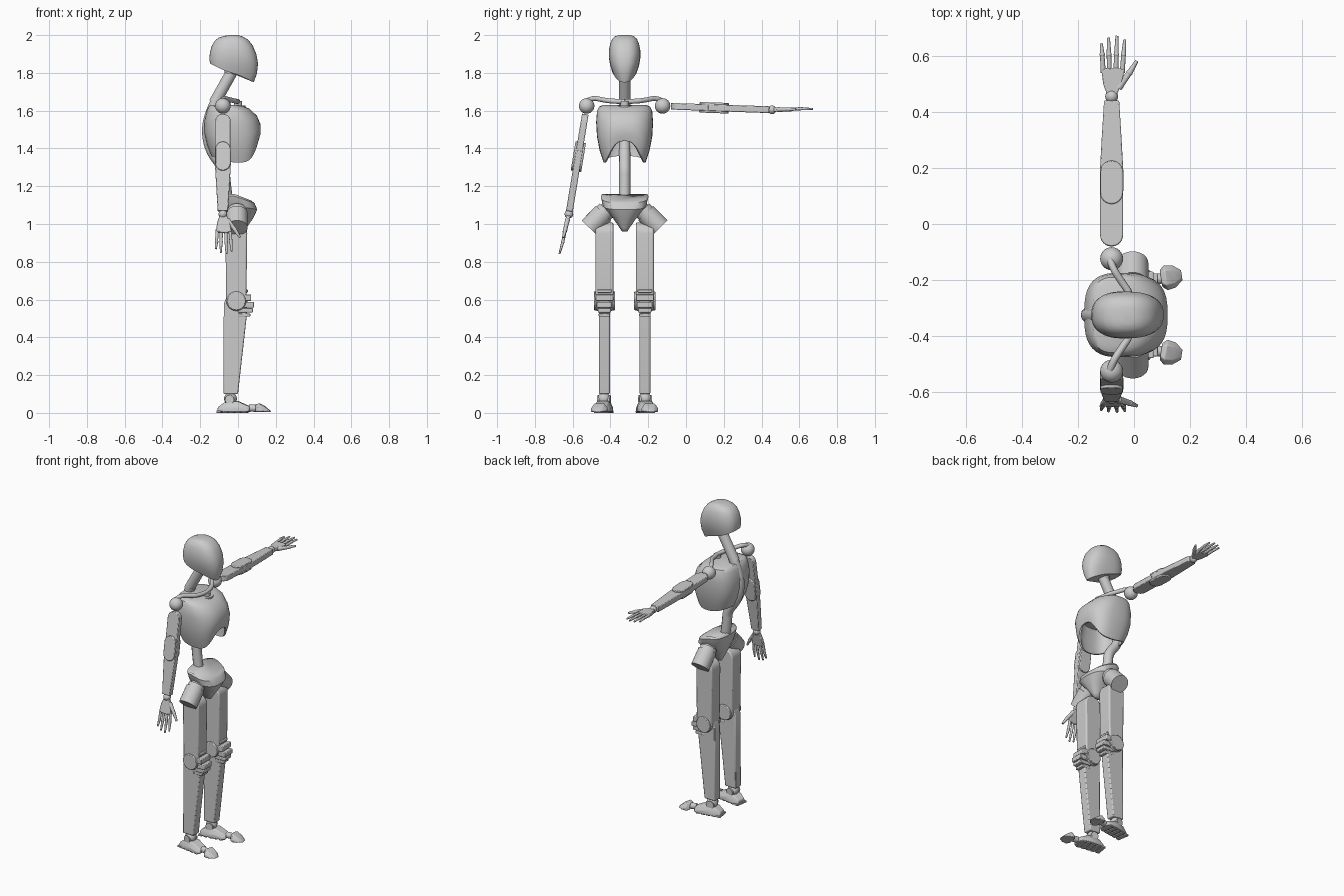
import bpy, bmesh
from math import sin, cos, pi, radians
from mathutils import Matrix, Vector

if "Cube" in bpy.data.objects:
    bpy.data.objects.remove(bpy.data.objects["Cube"])

CY = -0.325  # body centre line


def finish(name, bm, bevel=0.0):
    bmesh.ops.recalc_face_normals(bm, faces=bm.faces)
    me = bpy.data.meshes.new(name)
    bm.to_mesh(me)
    bm.free()
    me.polygons.foreach_set("use_smooth", [True] * len(me.polygons))
    me.set_sharp_from_angle(angle=radians(35))
    ob = bpy.data.objects.new(name, me)
    bpy.context.collection.objects.link(ob)
    if bevel:
        mod = ob.modifiers.new("bevel", "BEVEL")
        mod.width, mod.segments, mod.limit_method = bevel, 2, "ANGLE"
    return ob


def loft(name, rings, bevel=0.0):
    bm = bmesh.new()
    vs = [[bm.verts.new(p) for p in r] for r in rings]
    n = len(vs[0])
    for a, b in zip(vs, vs[1:]):
        for i in range(n):
            bm.faces.new((a[i], a[(i + 1) % n], b[(i + 1) % n], b[i]))
    bm.faces.new(vs[0])
    bm.faces.new(vs[-1])
    return finish(name, bm, bevel)


def shell(name, rings, top, bottom, power):
    """Stack of rounded outlines (t, x0, x1, half_width, front_taper); bottom height varies by angle."""
    out = []
    for t, x0, x1, hw, k in rings:
        ring = []
        for i in range(40):
            a = 2 * pi * i / 40
            c, s = cos(a), sin(a)
            u = abs(c) ** (2 / power) * (1 if c >= 0 else -1)
            v = abs(s) ** (2 / power) * (1 if s >= 0 else -1)
            ring.append(((x0 + x1) / 2 + u * (x1 - x0) / 2,
                         CY + v * hw * (1 - k * (u + 1) / 2),
                         top - t * (top - bottom(c))))
        out.append(ring)
    return loft(name, out)


def rod(name, a, b, r1, r2=None, M=Matrix(), seg=24):
    a, b = M @ Vector(a), M @ Vector(b)
    d = b - a
    m = Matrix.Translation((a + b) / 2) @ d.to_track_quat("Z", "Y").to_matrix().to_4x4()
    bm = bmesh.new()
    bmesh.ops.create_cone(bm, cap_ends=True, segments=seg, radius1=r1,
                          radius2=r1 if r2 is None else r2, depth=d.length, matrix=m)
    return finish(name, bm)


def ball(name, p, r, M=Matrix()):
    bm = bmesh.new()
    bmesh.ops.create_uvsphere(bm, u_segments=24, v_segments=14, radius=r,
                              matrix=Matrix.Translation(M @ Vector(p)))
    return finish(name, bm)


def prism(name, pts, depth, M, bevel=0.004):
    lo = [M @ Vector((x, y, -depth / 2)) for x, y in pts]
    hi = [M @ Vector((x, y, depth / 2)) for x, y in pts]
    return loft(name, [lo, hi], bevel)


def capsule(cx, y0, r0, y1, r1):
    low = [(cx + r0 * cos(pi + pi * i / 12), y0 + r0 * sin(pi + pi * i / 12)) for i in range(13)]
    high = [(cx + r1 * cos(pi * i / 12), y1 + r1 * sin(pi * i / 12)) for i in range(13)]
    return low + high


def tube(name, pts, r, flat=1.0):
    cu = bpy.data.curves.new(name, "CURVE")
    cu.dimensions, cu.bevel_depth, cu.use_fill_caps = "3D", r, True
    cu.bevel_resolution = 4
    sp = cu.splines.new("NURBS")
    sp.points.add(len(pts) - 1)
    for p, q in zip(sp.points, pts):
        p.co = (*q, 1)
    sp.use_endpoint_u, sp.order_u = True, 3
    ob = bpy.data.objects.new(name, cu)
    bpy.context.collection.objects.link(ob)
    return ob


# head
shell("head", [(0, -.05, 0, .03, 0), (.03, -.075, .025, .05, 0), (.1, -.105, .055, .065, 0),
               (.22, -.125, .078, .076, 0), (.4, -.14, .097, .084, .02), (.6, -.148, .106, .088, .1),
               (.82, -.152, .1, .086, .25), (1, -.148, .083, .08, .42)],
      2.0, lambda c: 1.8 - .05 * c, 2.5)

# neck and spine
ball("neck_ball", (-.035, CY, 1.81), .036)
rod("neck", (-.03, CY, 1.81), (-.125, CY, 1.64), .031)
tube("spine", [(-.11, CY, 1.66), (-.15, CY, 1.58), (-.165, CY, 1.48), (-.14, CY, 1.38),
               (-.075, CY, 1.3), (-.07, CY, 1.23), (-.06, CY, 1.15)], .03)

# rib cage: open below, arched at the front
shell("torso", [(0, -.145, .0, .115, 0), (.03, -.155, .025, .135, 0), (.1, -.165, .06, .146, 0),
                (.3, -.178, .1, .153, .03), (.55, -.178, .12, .15, .05), (.8, -.163, .12, .137, .08),
                (1, -.14, .108, .117, .1), (1, -.13, .098, .108, .1),
                (.75, -.14, .1, .118, .08), (.45, -.12, .08, .1, .05)],
      1.63, lambda c: 1.325 + .115 * max(0, c) ** 3 + .035 * max(0, -c), 2.9)
rod("chest_post", (0, CY, 1.6), (0, CY, 1.65), .022)
rod("chest_post_collar", (0, CY, 1.61), (0, CY, 1.628), .04)

# pelvis
shell("pelvis", [(0, -.085, .07, .125, .1), (.06, -.092, .088, .132, .1), (.3, -.085, .102, .12, .1),
                 (.62, -.065, .08, .068, .1), (.9, -.04, .045, .028, .1), (1, -.03, .035, .014, 0)],
      1.0, lambda c: .96, 2.6).name = "pelvis"
pel = bpy.data.objects["pelvis"]
for v in pel.data.vertices:  # stretch to height with the top sloping down to the front
    f = (v.co.z - .96) / .04
    v.co.z = .96 + f * (.2 - .4 * max(0, v.co.x + .02) * f)


# arm built along +y with the thumb on +x
def arm(side, M, bend):
    def n(part):
        return side + "_" + part
    ball(n("shoulder"), (0, 0, 0), .041, M)
    prism(n("upper_arm"), capsule(0, .085, .041, .25, .041), .035, M)
    prism(n("elbow"), capsule(0, .235, .04, .31, .04), .056, M)
    fore = [(-.042, .24), (.042, .24), (.042, .31), (.036, .42), (.027, .565), (-.027, .565), (-.036, .42), (-.042, .31)]
    prism(n("forearm"), fore, .036, M)
    ball(n("wrist"), (0, .58, 0), .023, M)
    H = M @ Matrix.Translation((0, .575, 0)) @ Matrix.Rotation(radians(bend), 4, "X")
    prism(n("palm"), [(-.016, .01), (.018, .01), (.036, .05), (.046, .1), (.02, .108), (-.022, .106), (-.036, .096), (-.03, .05)], .022, H)
    for i, (x0, x1, tip) in enumerate([(-.03, -.037, .195), (-.008, -.011, .215), (.015, .019, .222), (.038, .047, .208)]):
        mid = ((x0 + x1) / 2, .155, .003)
        rod(n("finger_base_%d" % i), (x0, .09, 0), mid, .009, .008, H, 12)
        rod(n("finger_tip_%d" % i), mid, (x1, tip, 0), .0085, .005, H, 12)
        ball(n("knuckle_%d" % i), mid, .0095, H)
    rod(n("thumb_base"), (.024, .035, 0), (.064, .09, 0), .013, .01, H, 12)
    ball(n("thumb_knuckle"), (.064, .09, 0), .0115, H)
    rod(n("thumb_tip"), (.064, .09, 0), (.09, .132, 0), .0105, .006, H, 12)


arm("left", Matrix.Translation((-.08, -.124, 1.625)) @ Matrix.Rotation(radians(-2), 4, "X"), 3)
arm("right", Matrix.Translation((-.08, -.526, 1.625)) @ Matrix.Rotation(radians(-99.3), 4, "X"), -4)

for s, side in ((1, "left"), (-1, "right")):
    # collar bone
    tube(side + "_collar_bone", [(-.085, CY + s * .195, 1.655), (-.075, CY + s * .165, 1.668),
                                 (-.045, CY + s * .12, 1.658), (-.01, CY + s * .07, 1.65),
                                 (0, CY, 1.648)], .013)

    # hip joint, angled outward and down
    def hip(y, z):
        return (-.005, CY + s * y, z)
    rod(side + "_hip", hip(.187, .98), hip(.112, 1.057), .056)
    rod(side + "_hip_collar", hip(.118, 1.05), hip(.095, 1.074), .05)
    rod(side + "_hip_axle", hip(.1, 1.068), hip(.05, 1.11), .042)

    # leg plates, profiles drawn in x and z
    L = Matrix.Translation((0, CY + s * .107, 0)) @ Matrix.Rotation(pi / 2, 4, "X")
    prism(side + "_thigh", capsule(-.009, .593, .053, .95, .058), .095, L, .008)
    prism(side + "_knee_disc", capsule(-.009, .593, .05, .593, .05), .112, L)
    shin = [(-.078, .1), (0, .1), (.045, .5), (.05, .6), (.035, .635), (-.05, .635), (-.075, .58)]
    prism(side + "_shin", shin, .058, L, .006)
    for i, (z, h, d, w) in enumerate([(.645, .018, .052, .075), (.61, .034, .07, .095), (.573, .03, .085, .082),
                                      (.543, .022, .08, .07), (.518, .018, .065, .06)]):
        prism("%s_knee_rib_%d" % (side, i), [(0, z - h / 2), (d, z - h / 2), (d, z + h / 2), (0, z + h / 2)], w, L)

    # foot, turned slightly outward
    F = Matrix.Translation((-.02, CY + s * .112, 0)) @ Matrix.Rotation(radians(9 * s), 4, "Z")
    ball(side + "_ankle", (-.02, 0, .075), .034, F)
    rod(side + "_ankle_axle", (-.02, -.034, .07), (-.02, .034, .07), .024, M=F)

    def section(x, hw, z, top):
        return [F @ Vector(p) for p in ((x, -hw, .006), (x, hw, .006), (x, hw, z * .5),
                                        (x, hw * top, z), (x, -hw * top, z), (x, -hw, z * .5))]
    loft(side + "_foot", [section(-.085, .032, .03, .7), section(-.05, .044, .055, .7), section(.02, .047, .062, .65),
                          section(.07, .042, .04, .6), section(.085, .034, .034, .6)], .004)
    rod(side + "_toe_joint", (.08, 0, .026), (.13, 0, .024), .019, M=F)
    loft(side + "_toe", [section(.118, .03, .044, .6), section(.135, .045, .05, .6), section(.165, .04, .034, .6),
                         section(.193, .018, .012, .5)], .003)
    for i in range(5):  # sole treads
        x = -.078 + i * .034
        prism("%s_tread_%d" % (side, i), [(x - .012, -.04), (x + .012, -.04), (x + .012, .04), (x - .012, .04)],
              .012, F @ Matrix.Translation((0, 0, .006)), .002)
